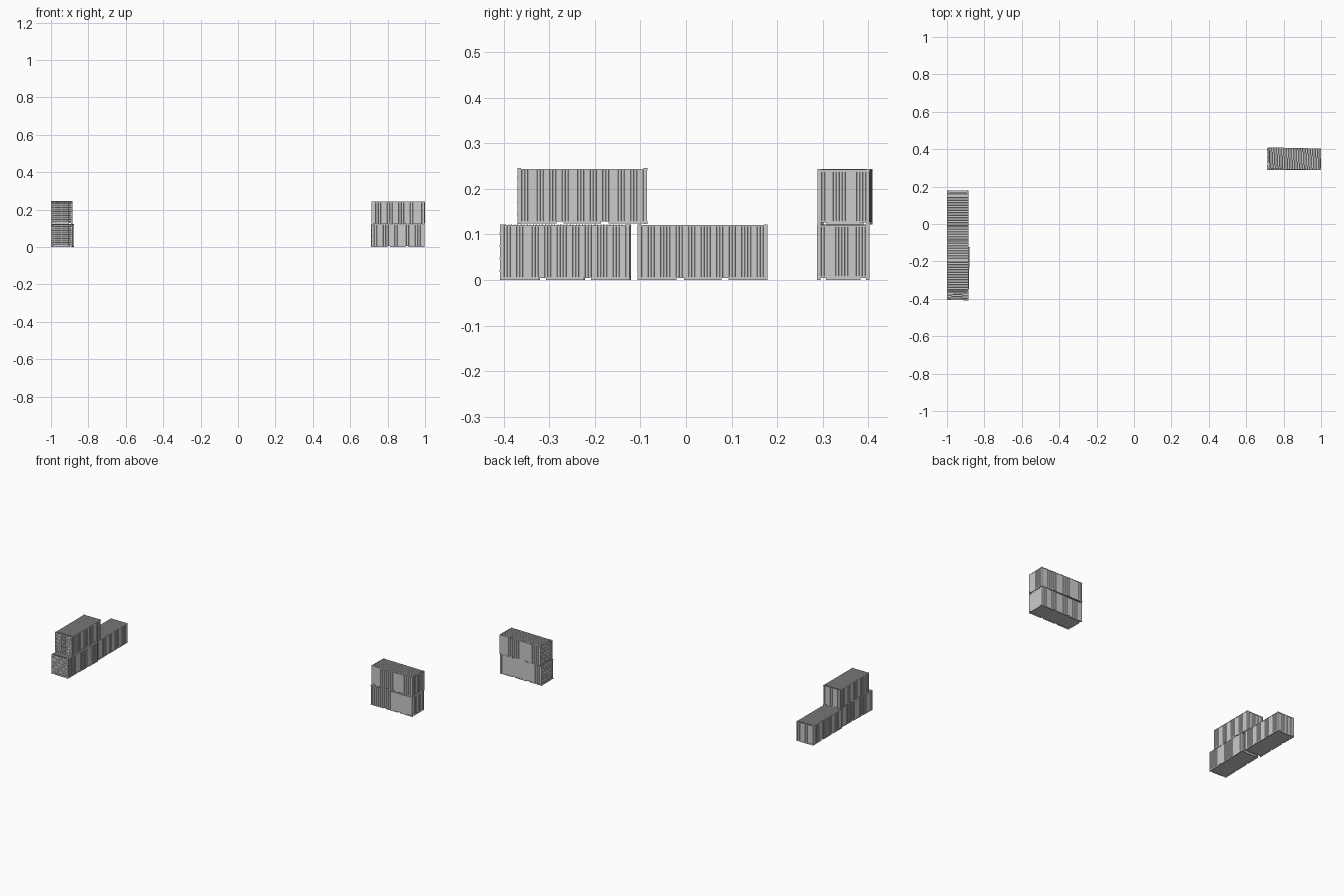
import bpy, bmesh, math
from mathutils import Vector, Matrix

if "Cube" in bpy.data.objects:
    bpy.data.objects.remove(bpy.data.objects["Cube"])

# Container size: length runs along local y, doors face local -y
L, W, H = 0.2855, 0.115, 0.122
HL, HW = L / 2, W / 2
CX, CY, CZ = 0.0078, 0.0084, 0.0056     # corner fittings


def finish(bm, name):
    mesh = bpy.data.meshes.new(name)
    bm.to_mesh(mesh)
    bm.free()
    return mesh


def box(bm, x0, x1, y0, y1, z0, z1):
    m = (Matrix.Translation(((x0 + x1) / 2, (y0 + y1) / 2, (z0 + z1) / 2))
         @ Matrix.Diagonal((abs(x1 - x0), abs(y1 - y0), abs(z1 - z0), 1)))
    bmesh.ops.create_cube(bm, size=1, matrix=m)


def rod(bm, x, y, z0, z1, r):
    bmesh.ops.create_cone(bm, cap_ends=True, segments=8, radius1=r, radius2=r,
                          depth=z1 - z0, matrix=Matrix.Translation((x, y, (z0 + z1) / 2)))


def corrugated(bm, origin, along, across, out, length, width, n, depth, land=0.44):
    """Trapezoid-ribbed sheet; origin is the centre of its outer plane."""
    o, u, v, d = (Vector(a) for a in (origin, along, across, out))
    pitch = length / n
    slope = (1 - 2 * land) / 2
    pts = [(-length / 2, 0)]
    for i in range(n):
        s = -length / 2 + i * pitch
        half = land / 2
        pts += [(s + half * pitch, 0), (s + (half + slope) * pitch, -depth),
                (s + (half + slope + land) * pitch, -depth), (s + (1 - half) * pitch, 0)]
    pts.append((length / 2, 0))
    rows = [[bm.verts.new(o + u * a + d * b + v * (k * width / 2)) for k in (-1, 1)]
            for a, b in pts]
    for p, q in zip(rows, rows[1:]):
        f = bm.faces.new((p[0], q[0], q[1], p[1]))
        f.normal_update()
        if f.normal.dot(d) < 0:
            f.normal_flip()


def make_frame():
    bm = bmesh.new()
    for sx in (-1, 1):
        # side rails, the lower one broken by the fork pockets
        box(bm, sx * HW, sx * (HW - 0.003), -HL + CY, HL - CY, H - 0.0045, H - 0.0015)
        box(bm, sx * (HW - 0.0003), sx * (HW - 0.005), -HL + CY, HL - CY, 0.005, 0.0065)
        for y0, y1 in ((-HL + CY, -0.057), (-0.041, 0.041), (0.057, HL - CY)):
            box(bm, sx * (HW - 0.0003), sx * (HW - 0.005), y0, y1, 0.0006, 0.005)
        for sy in (-1, 1):
            # corner posts and fittings
            box(bm, sx * (HW - 0.0003), sx * (HW - 0.006), sy * (HL - 0.0003),
                sy * (HL - 0.006), CZ, H - CZ)
            for z in (0, H - CZ):
                box(bm, sx * HW, sx * (HW - CX), sy * HL, sy * (HL - CY), z, z + CZ)
    for sy in (-1, 1):
        # end rails
        box(bm, -HW + CX, HW - CX, sy * (HL - 0.0003), sy * (HL - 0.004), H - 0.006, H - 0.0008)
        box(bm, -HW + CX, HW - CX, sy * (HL - 0.0003), sy * (HL - 0.004), 0.005, 0.0085)
        box(bm, -0.038, 0.038, sy * (HL - 0.0003), sy * (HL - 0.004), 0.0006, 0.005)
    return finish(bm, "frame")


def make_floor():
    bm = bmesh.new()
    box(bm, -HW + 0.003, HW - 0.003, -HL + 0.003, HL - 0.003, 0.005, 0.008)
    return finish(bm, "floor")


def make_walls():
    bm = bmesh.new()
    zc, zh = (0.006 + H - 0.004) / 2, H - 0.010
    for s in (-1, 1):
        corrugated(bm, (s * (HW - 0.0006), 0, zc), (0, 1, 0), (0, 0, 1), (s, 0, 0),
                   L - 0.012, zh, 20, 0.0016)
    corrugated(bm, (0, HL - 0.0006, zc), (1, 0, 0), (0, 0, 1), (0, 1, 0),
               W - 0.012, zh, 8, 0.0016)
    return finish(bm, "ribbed_walls")


def make_roof():
    bm = bmesh.new()
    corrugated(bm, (0, 0, H), (0, 1, 0), (1, 0, 0), (0, 0, 1),
               L - 0.016, W - 0.003, 20, 0.0028, 0.4)
    return finish(bm, "ribbed_roof")


def make_doors():
    bm = bmesh.new()
    z0, z1, y = 0.0088, H - 0.0063, -HL + 0.002
    for s in (-1, 1):
        xi, xo = s * 0.0006, s * (HW - 0.0062)
        corrugated(bm, ((xi + xo) / 2, y, (z0 + z1) / 2), (0, 0, 1), (1, 0, 0), (0, -1, 0),
                   z1 - z0, abs(xo - xi), 5, 0.0018, 0.42)
    box(bm, -0.0006, 0.0006, y, y + 0.002, z0, z1)
    return finish(bm, "door_leaves")


def make_hardware():
    bm = bmesh.new()
    y = -HL + 0.0006
    for s in (-1, 1):
        for x in (0.012, 0.037):
            # locking bar and its end brackets
            rod(bm, s * x, y, 0.004, H - 0.003, 0.0006)
            for z in (0.005, H - 0.0055):
                box(bm, s * x - 0.002, s * x + 0.002, y - 0.0006, y + 0.0016, z, z + 0.0022)
        for z in (0.018, 0.045, 0.073, 0.1):
            # hinges
            box(bm, s * (HW - 0.0035), s * (HW - 0.009), y - 0.0012, y + 0.001, z, z + 0.004)
    return finish(bm, "door_hardware")


parts = [make_frame(), make_floor(), make_walls(), make_roof(), make_doors(), make_hardware()]

# Place the containers: x, y, z, turn in degrees
layout = {
    "left_front": (-0.939, -0.2645, 0, -1.4),
    "left_back": (-0.9425, 0.0365, 0, 0),
    "left_top": (-0.9425, -0.2275, 0.1235, 0),
    "right_bottom": (0.855, 0.345, 0, -90),
    "right_top": (0.857, 0.349, 0.1215, -91.2),
}
for place, (x, y, z, turn) in layout.items():
    for mesh in parts:
        ob = bpy.data.objects.new(f"{place}_{mesh.name}", mesh)
        ob.location = (x, y, z)
        ob.rotation_euler.z = math.radians(turn)
        bpy.context.collection.objects.link(ob)
